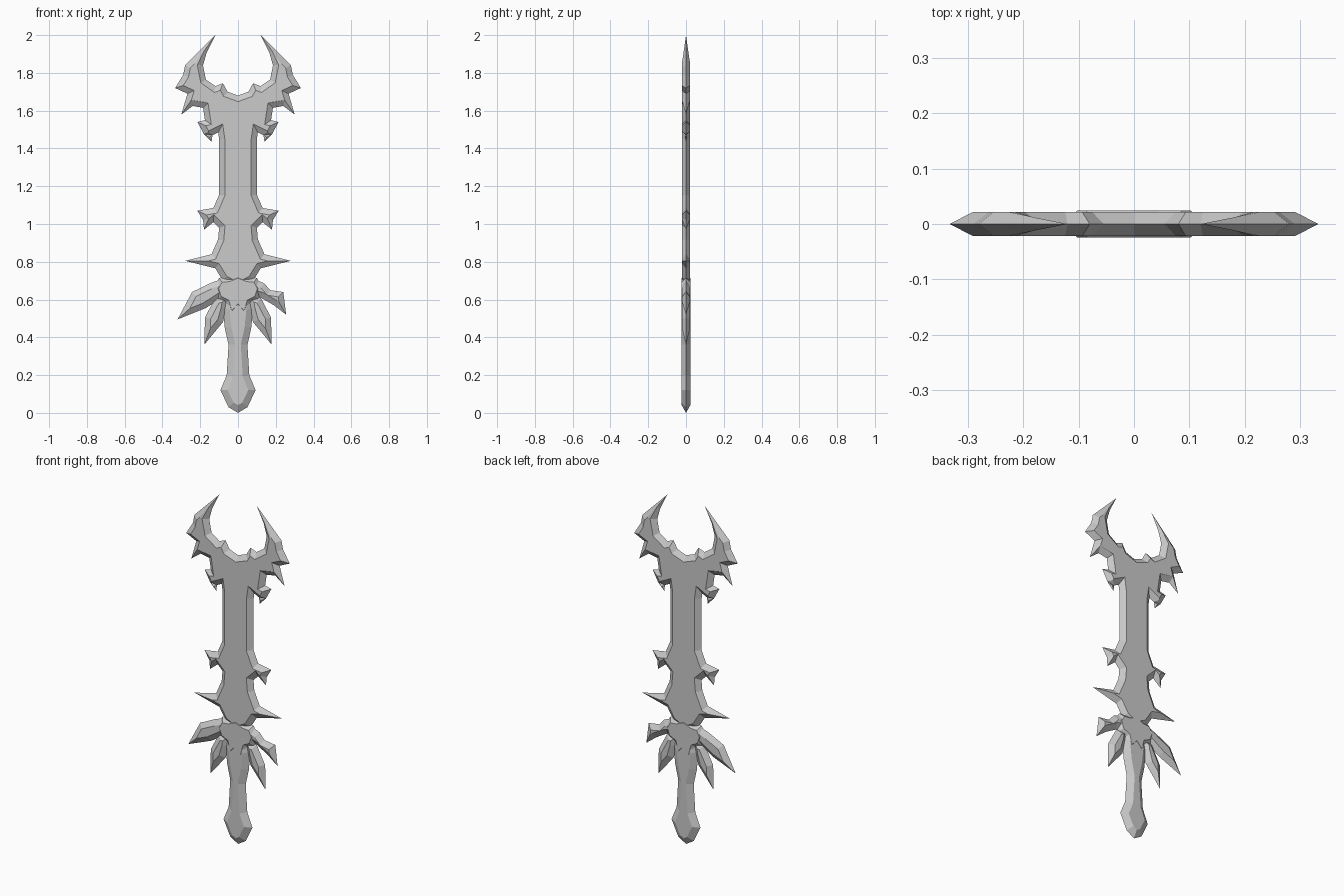
import bpy
import bmesh
from mathutils import Vector
from mathutils.geometry import delaunay_2d_cdt, intersect_point_line

cube = bpy.data.objects.get("Cube")
if cube:
    bpy.data.objects.remove(cube)

steel = bpy.data.materials.new("grey_steel")
steel.use_nodes = True
GREY = (0.6, 0.6, 0.6, 1)
steel.diffuse_color = GREY
steel.node_tree.nodes["Principled BSDF"].inputs["Base Color"].default_value = GREY


def mirrored(half):
    """Close a half outline that starts and ends on the centre line."""
    return half + [(-x, z) for x, z in reversed(half) if x > 0]


def rim_distance(p, pts):
    best = 9.0
    for i, a in enumerate(pts):
        q, t = intersect_point_line(p, pts[i - 1], a)
        q = pts[i - 1] if t < 0 else a if t > 1 else q
        best = min(best, (Vector(q[:2]) - p).length)
    return best


def inner_point(pts, i, inset):
    """Follow the corner bisector inwards until the bevel or a ridge ends."""
    p, a, b = pts[i], pts[i - 1], pts[(i + 1) % len(pts)]
    u, v = (p - a).normalized(), (b - p).normalized()
    n, m = Vector((-u.y, u.x)), Vector((-v.y, v.x))
    move = (n + m) / max(1 + n.dot(m), 0.02)
    steps, best = 30, None
    for k in range(1, steps + 1):
        depth = inset * k / steps
        q = p + move * depth
        if rim_distance(q, pts) < depth - 0.0002:
            break
        best = q
    return best


def bevelled_plate(name, outline, thick, inset):
    """Double-sided plate with a sharp rim, sloped bevels and a flat core."""
    pts = [Vector(p) for p in outline]
    count = len(pts)
    area = sum(pts[i - 1].cross(pts[i]) for i in range(count))
    if area < 0:
        pts.reverse()
    verts = list(pts)
    edges = [(i, (i + 1) % count) for i in range(count)]
    inner = []
    for i in range(count):
        q = inner_point(pts, i, inset)
        inner.append(len(verts) if q else None)
        if q:
            verts.append(q)
    for i in range(count):
        a, b = inner[i - 1], inner[i]
        if a is not None and b is not None:
            mid = (verts[a] + verts[b]) / 2
            if rim_distance(mid, pts) > inset * 0.3:
                edges.append((a, b))
    flat, _, tris, *_ = delaunay_2d_cdt(verts, edges, [], 1, 0.0001)

    bm = bmesh.new()

    def add_pair(p):
        h = min(1, rim_distance(p, pts) / inset) * thick
        if h < 0.0002:
            v = bm.verts.new((p.x, 0, p.y))
            return v, v
        return bm.verts.new((p.x, -h, p.y)), bm.verts.new((p.x, h, p.y))

    pairs = [add_pair(p) for p in flat]
    for tri in tris:
        corners = [pairs[i] for i in tri]
        fans = [corners]
        if all(c[0] is c[1] for c in corners):
            centre = add_pair(sum((flat[i] for i in tri), Vector((0, 0))) / 3)
            if centre[0] is centre[1]:
                continue
            fans = [(corners[i - 1], corners[i], centre) for i in range(3)]
        for fan in fans:
            bm.faces.new([c[0] for c in fan])
            bm.faces.new([c[1] for c in reversed(fan)])
    bmesh.ops.recalc_face_normals(bm, faces=bm.faces)
    bmesh.ops.dissolve_limit(bm, angle_limit=0.01, verts=bm.verts, edges=bm.edges)
    mesh = bpy.data.meshes.new(name)
    bm.to_mesh(mesh)
    bm.free()
    mesh.materials.append(steel)
    obj = bpy.data.objects.new(name, mesh)
    bpy.context.collection.objects.link(obj)
    return obj


# Blade: notch, horn, barbs, straight edge, lower barbs
notch_and_horn = [(0, 1.68), (.055, 1.7), (.08, 1.745), (.12, 1.73), (.17, 1.765),
                  (.185, 1.84), (.165, 1.91), (.12, 2), (.28, 1.84), (.29, 1.79)]
upper_barbs = [(.333, 1.72), (.268, 1.69), (.3, 1.58), (.24, 1.625), (.185, 1.615),
               (.175, 1.55), (.215, 1.54), (.18, 1.475), (.14, 1.435),
               (.135, 1.47), (.105, 1.485), (.1, 1.45)]
lower_barbs = [(.1, 1.155), (.13, 1.085), (.215, 1.07), (.185, 1.02), (.18, .97),
               (.13, 1.01), (.1, .98), (.105, .92), (.14, .84), (.28, .805),
               (.12, .765), (.08, .7), (0, .66)]
bevelled_plate("blade", mirrored(notch_and_horn + upper_barbs + lower_barbs), .022, .03)

# Grip with its pommel
grip = [(0, 0), (.05, .03), (.093, .12), (.06, .2), (.05, .36),
        (.07, .45), (.08, .55), (.06, .64), (0, .67)]
bevelled_plate("grip", mirrored(grip), .023, .035)

# Guard centre
guard = [(0, .74), (.05, .72), (.1, .715), (.13, .66), (.11, .6),
         (.07, .58), (.045, .49), (0, .54)]
bevelled_plate("guard", mirrored(guard), .024, .025)

# Guard spikes: the upper pair differs from side to side
bevelled_plate("upper_spike_right", [(-.05, .71), (-.085, .71), (-.15, .685), (-.243, .64),
               (-.32, .495), (-.17, .555), (-.085, .61), (-.05, .63)], .021, .03)
bevelled_plate("upper_spike_left", [(.05, .71), (.085, .71), (.14, .685), (.17, .65),
               (.24, .64), (.255, .52), (.19, .57), (.12, .61), (.05, .63)], .021, .03)
for side, sign in (("left", 1), ("right", -1)):
    spike = [(.05, .62), (.12, .61), (.175, .505), (.178, .362), (.08, .48), (.06, .55)]
    bevelled_plate("lower_spike_" + side, [(sign * x, z) for x, z in spike], .021, .03)
